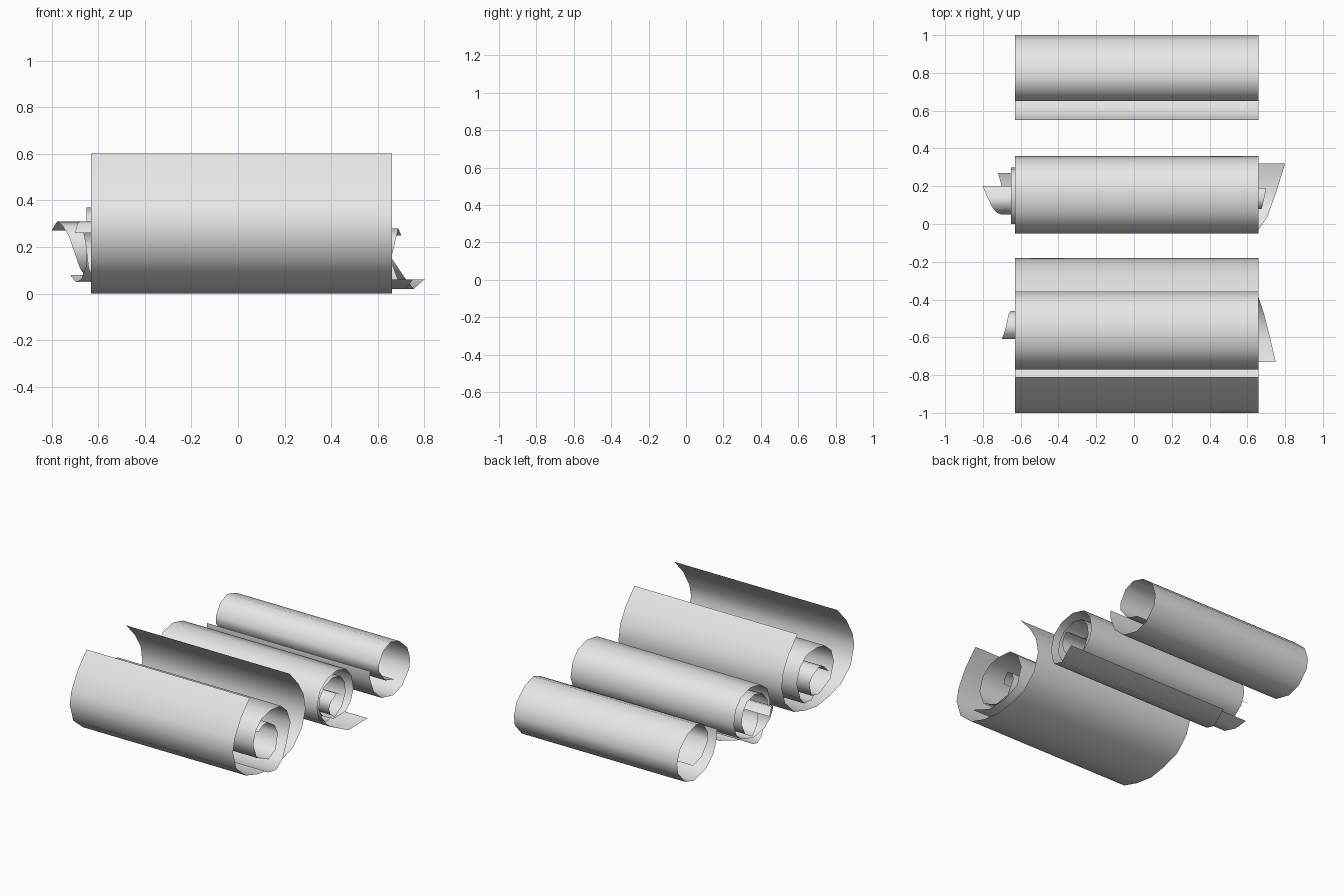
import bpy
import bmesh

# Remove only the default cube
default_cube = bpy.data.objects.get("Cube")
if default_cube:
    bpy.data.objects.remove(default_cube, do_unlink=True)

# One plain paper colour
paper = bpy.data.materials.new("light_grey_paper")
paper.use_nodes = True
paper_colour = (.8, .8, .8, 1)
paper.diffuse_color = paper_colour
paper.node_tree.nodes["Principled BSDF"].inputs["Base Color"].default_value = paper_colour

LEFT_EDGE, RIGHT_EDGE = -.63, .66


def slide_along(index, count, outer, inner, base):
    """Sideways slip of the sheet: each (amount, segments) fades in towards its end."""
    slip = base
    outer_amount, outer_segments = outer
    inner_amount, inner_segments = inner
    slip += outer_amount * max(0, 1 - index / outer_segments)
    slip += inner_amount * max(0, 1 - (count - 1 - index) / inner_segments)
    return slip


def rolled_sheet(name, profile, outer=(0, 1), inner=(0, 1), base=0):
    """Sweep a (y, z) profile along x into a thin sheet whose ends may slip sideways."""
    bm = bmesh.new()
    rows = []
    for index, (y, z) in enumerate(profile):
        slip = slide_along(index, len(profile), outer, inner, base)
        rows.append([bm.verts.new((edge + slip, y, z)) for edge in (LEFT_EDGE, RIGHT_EDGE)])
    for (a, b), (c, d) in zip(rows, rows[1:]):
        bm.faces.new((a, b, d, c))
    mesh = bpy.data.meshes.new(name)
    bm.to_mesh(mesh)
    bm.free()
    mesh.materials.append(paper)
    for polygon in mesh.polygons:
        polygon.use_smooth = True
    sheet = bpy.data.objects.new(name, mesh)
    bpy.context.scene.collection.objects.link(sheet)
    return sheet


# Front scroll: open outer wrapper
rolled_sheet("front_wrapper", [
    (-.81, .6), (-.91, .49), (-.98, .37), (-1, .28), (-.96, .15),
    (-.85, .06), (-.72, .02), (-.58, 0), (-.45, .02), (-.32, .06),
    (-.22, .16), (-.18, .28), (-.2, .39), (-.26, .49), (-.36, .6)])

# Front scroll: inner roll with slipped ends
rolled_sheet("front_inner_roll", [
    (-.73, .06), (-.6, .02), (-.48, .05), (-.39, .13), (-.35, .25),
    (-.39, .35), (-.46, .41), (-.58, .42), (-.67, .4), (-.74, .34),
    (-.77, .25), (-.73, .14), (-.6, .08), (-.5, .11), (-.46, .21),
    (-.48, .27), (-.54, .31), (-.58, .3), (-.61, .26)],
    outer=(.09, 3), inner=(-.07, 6))

# Middle scroll: two interleaved sheets slipped in opposite directions
rolled_sheet("middle_outer_roll", [
    (.32, .06), (.17, .02), (.04, .08), (-.03, .15), (-.05, .24),
    (-.02, .34), (.06, .4), (.17, .42), (.28, .39), (.34, .32),
    (.36, .22), (.33, .14), (.27, .09), (.17, .07), (.09, .11),
    (.05, .18), (.06, .25), (.09, .29), (.14, .31), (.2, .27)],
    outer=(.14, 3), inner=(-.17, 7))
rolled_sheet("middle_inner_roll", [
    (.27, .08), (.19, .05), (.11, .06), (.04, .12), (0, .2),
    (.01, .28), (.06, .34), (.15, .37), (.24, .35), (.29, .29),
    (.3, .21), (.26, .13), (.18, .08), (.11, .13), (.08, .18),
    (.08, .23), (.13, .28), (.19, .25)],
    outer=(-.07, 3), inner=(.06, 5), base=-.02)

# Back scroll: single loose roll
rolled_sheet("back_roll", [
    (.55, .27), (.55, .21), (.59, .11), (.68, .03), (.81, 0),
    (.91, .03), (.99, .12), (1, .19), (.97, .28), (.88, .36),
    (.78, .39), (.7, .36), (.65, .28), (.65, .23), (.72, .14), (.82, .11)])
